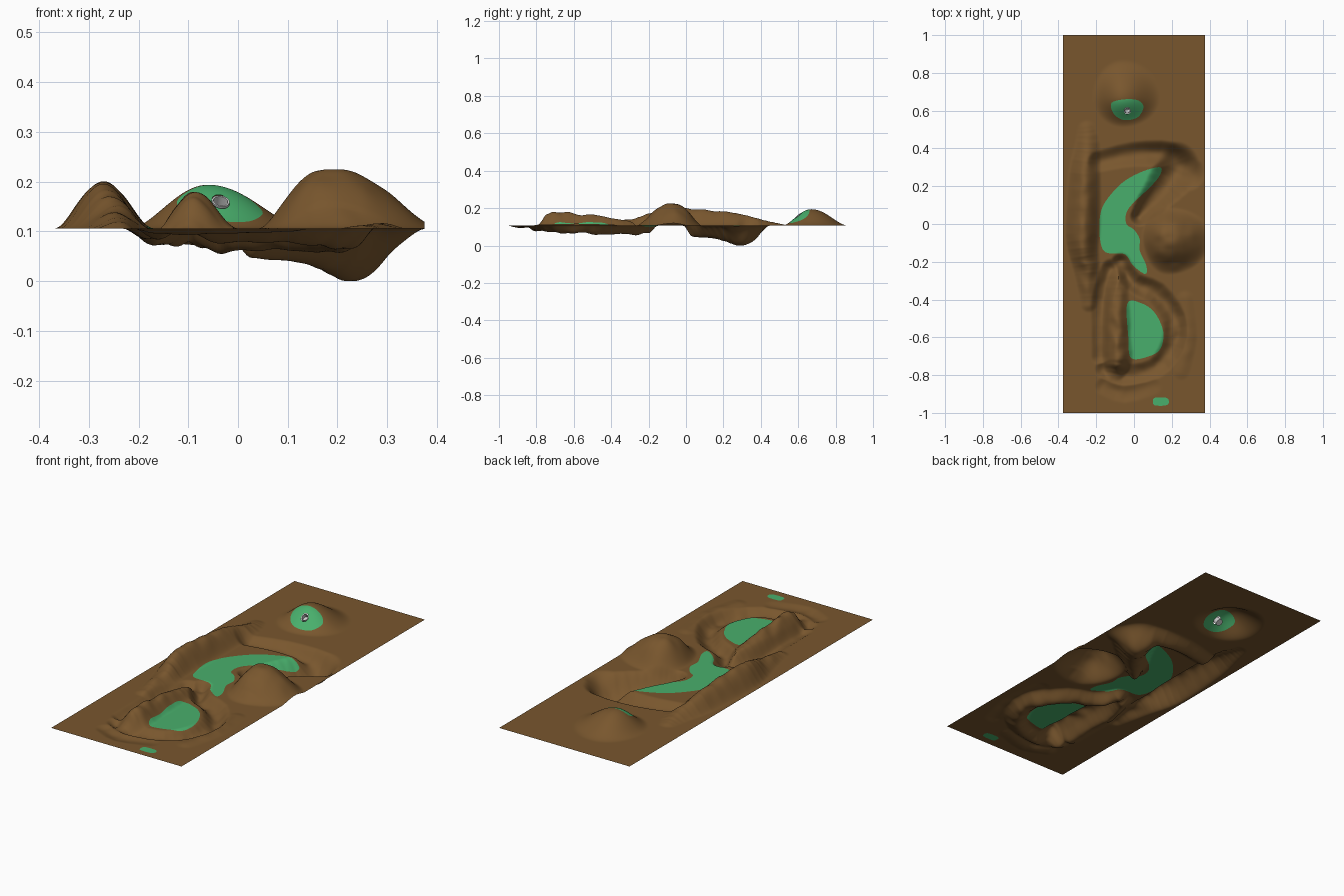
import bpy, bmesh, math
from mathutils import Vector, noise
from mathutils.geometry import intersect_point_line

if "Cube" in bpy.data.objects:
    bpy.data.objects.remove(bpy.data.objects["Cube"])

BASE, NX, NY = 0.11, 126, 336

# Hills: peak x, y, radii (-x, +x, -y, +y), height, roundness
HILLS = [(0.18, -0.07, 0.14, 0.23, 0.20, 0.16, 0.117, 2.5),
         (-0.06, 0.67, 0.16, 0.20, 0.158, 0.20, 0.088, 2)]
# Ridges and valleys: paths of (x, y, half width, height)
RIDGES = [
    [(-.25, .50, .05, .01), (-.245, .42, .07, .028), (-.26, .26, .09, .067), (-.27, .0, .10, .093),
     (-.27, -.12, .09, .09), (-.25, -.25, .075, .045), (-.24, -.42, .05, .015)],
    [(-.10, -.78, .06, .03), (-.085, -.71, .085, .070), (-.09, -.60, .08, .063),
     (-.09, -.50, .08, .058), (-.09, -.38, .07, .042), (-.09, -.29, .06, .02)],
    [(.27, -.40, .05, .006), (.29, -.60, .05, .01), (.25, -.78, .05, .006)]]
VALLEYS = [
    [(.03, .04, .055, .058), (.07, .09, .075, .065), (.14, .17, .10, .072),
     (.22, .28, .13, .104), (.22, .31, .13, .095)],
    [(.28, .27, .10, .05), (.20, .36, .08, .06), (.0, .37, .07, .038), (-.19, .33, .06, .026)],
    [(-.07, -.21, .06, .045), (.0, -.31, .06, .044), (.12, -.37, .07, .045), (.21, -.50, .07, .045),
     (.205, -.64, .07, .04), (.11, -.765, .06, .03), (-.06, -.80, .06, .028), (-.16, -.77, .05, .022)],
    [(-.12, -.24, .06, .036), (-.17, -.40, .06, .03), (-.18, -.54, .05, .018), (-.18, -.70, .05, .022)],
    [(-.16, -.86, .05, .012), (-.05, -.90, .05, .012), (.10, -.86, .05, .006)]]
# Grass outlines
GRASS = [
    [(.14, .30), (.05, .28), (-.06, .22), (-.15, .12), (-.18, .04), (-.18, -.08), (-.15, -.15),
     (-.05, -.16), (-.005, -.22), (.06, -.265), (.065, -.22), (.03, -.14), (.03, -.08), (.0, -.03),
     (-.04, .0), (-.04, .06), (.0, .115), (.08, .19), (.135, .255)],
    [(-.035, -.42), (.04, -.42), (.11, -.47), (.155, -.57), (.14, -.66), (.08, -.70),
     (-.015, -.71), (-.03, -.60)],
    [(.10, -.94), (.11, -.92), (.17, -.92), (.185, -.94), (.17, -.96), (.11, -.96)],
    [(-.12, .64), (-.05, .66), (.02, .655), (.05, .62), (.02, .565), (-.05, .55), (-.105, .58)]]
CUP = (-0.035, 0.60, 0.018)


def kernel(r, power=2):
    return (1 - r ** power) ** 2 if r < 1 else 0.0


def curve(pts, steps, closed):
    # Catmull-Rom curve through points of any dimension
    out, n = [], len(pts)
    pick = (lambda i: Vector(pts[i % n])) if closed else (lambda i: Vector(pts[max(0, min(n - 1, i))]))
    for i in range(n if closed else n - 1):
        a, b, c, d = (pick(i + k) for k in (-1, 0, 1, 2))
        for s in range(steps):
            t = s / steps
            out.append(0.5 * (2 * b + (c - a) * t + (2 * a - 5 * b + 4 * c - d) * t * t
                              + (3 * b - a - 3 * c + d) * t ** 3))
    return out if closed else out + [pick(n - 1)]


def prepare(paths):
    out = []
    for p in paths:
        q = [tuple(v) for v in curve(p, 3, False)]
        m = max(v[2] for v in q)
        xs, ys = [v[0] for v in q], [v[1] for v in q]
        out.append((q, min(xs) - m, max(xs) + m, min(ys) - m, max(ys) + m))
    return out


RIDGE_CURVES, VALLEY_CURVES = prepare(RIDGES), prepare(VALLEYS)


def stroke(item, x, y):
    path, x0, x1, y0, y1 = item
    if not (x0 < x < x1 and y0 < y < y1):
        return 0.0
    best = 0.0
    for (ax, ay, ar, ah), (bx, by, br, bh) in zip(path, path[1:]):
        dx, dy = bx - ax, by - ay
        t = max(0, min(1, ((x - ax) * dx + (y - ay) * dy) / (dx * dx + dy * dy)))
        r = math.hypot(x - ax - t * dx, y - ay - t * dy) / (ar + t * (br - ar))
        if r < 1:
            best = max(best, (ah + t * (bh - ah)) * kernel(r))
    return best


def height(x, y):
    ups = [stroke(p, x, y) for p in RIDGE_CURVES]
    for cx, cy, xa, xb, ya, yb, h, power in HILLS:
        ups.append(h * kernel(math.hypot((x - cx) / (xa if x < cx else xb),
                                         (y - cy) / (ya if y < cy else yb)), power))
    up = sum(u ** 3 for u in ups) ** (1 / 3)
    down = sum(stroke(p, x, y) ** 3 for p in VALLEY_CURVES) ** (1 / 3)
    amount = 0.25 if y < -0.2 else 0.08 if y < 0.45 else 0
    rough = 1 + amount * noise.noise(Vector((x * 16, y * 16, 3)))
    return BASE + (up - down) * rough


def inside(loop, x, y):
    hit = False
    for a, b in zip(loop, loop[1:] + loop[:1]):
        if (a.y > y) != (b.y > y) and x < (b.x - a.x) * (y - a.y) / (b.y - a.y) + a.x:
            hit = not hit
    return hit


def nearest(loop, p):
    best = None
    for a, b in zip(loop, loop[1:] + loop[:1]):
        q, t = intersect_point_line(p, a, b)
        q = a.lerp(b, max(0, min(1, t)))
        if best is None or (q.xy - p).length < (best - p).length:
            best = q.xy
    return best


def material(name, color):
    m = bpy.data.materials.new(name)
    m.diffuse_color = (*color, 1)
    m.use_nodes = True
    m.node_tree.nodes["Principled BSDF"].inputs["Base Color"].default_value = m.diffuse_color
    return m


def finish(bm, name, *mats):
    me = bpy.data.meshes.new(name)
    bm.to_mesh(me)
    bm.free()
    ob = bpy.data.objects.new(name, me)
    bpy.context.collection.objects.link(ob)
    for m in mats:
        me.materials.append(m)
    bpy.ops.object.select_all(action='DESELECT')
    ob.select_set(True)
    bpy.context.view_layer.objects.active = ob
    bpy.ops.object.shade_smooth_by_angle(angle=math.radians(40))
    return ob


# Terrain sheet with grass areas and an opening for the cup
bm = bmesh.new()
bmesh.ops.create_grid(bm, x_segments=NX, y_segments=NY, size=1)
for v in bm.verts:
    v.co.x *= 0.375
loops = [curve(p, 6, True) for p in GRASS]
loops.append([Vector((CUP[0] + CUP[2] * math.cos(i * math.tau / 24),
                      CUP[1] + CUP[2] * math.sin(i * math.tau / 24))) for i in range(24)])
region = bm.faces.layers.int.new("region")
for k, loop in enumerate(loops, 1):
    x0, x1 = min(p.x for p in loop), max(p.x for p in loop)
    y0, y1 = min(p.y for p in loop), max(p.y for p in loop)
    edge = set()
    for f in bm.faces:
        c = f.calc_center_median()
        if x0 < c.x < x1 and y0 < c.y < y1 and inside(loop, c.x, c.y):
            f[region] = k
            f.material_index = 1
    for f in bm.faces:
        if f[region] == k:
            edge.update(v for v in f.verts if any(g[region] != k for g in v.link_faces))
    for v in edge:
        v.co.xy = nearest(loop, v.co.xy)
bmesh.ops.delete(bm, geom=[f for f in bm.faces if f[region] == len(loops)], context='FACES')
for v in bm.verts:
    v.co.z = height(v.co.x, v.co.y)
low = min(v.co.z for v in bm.verts)
for v in bm.verts:
    v.co.z -= low
finish(bm, "terrain", material("earth", (0.19, 0.094, 0.027)), material("grass", (0.066, 0.43, 0.15)))

# Cup lining set square to the slope, with a slightly raised rim
cx, cy, cr = CUP
e = 0.01
normal = Vector(((height(cx - e, cy) - height(cx + e, cy)) / (2 * e),
                 (height(cx, cy - e) - height(cx, cy + e)) / (2 * e), 1)).normalized()
bm = bmesh.new()
rings = [[bm.verts.new((r * math.cos(i * math.tau / 24), r * math.sin(i * math.tau / 24), z))
          for i in range(24)]
         for r, z in ((cr, -0.025), (cr, 0.001), (cr * 0.8, 0.001), (cr * 0.8, -0.023))]
for a, b in zip(rings, rings[1:]):
    for i in range(24):
        j = (i + 1) % 24
        bm.faces.new((a[i], a[j], b[j], b[i]))
bm.faces.new(rings[0][::-1])
bm.faces.new(rings[3])
cup = finish(bm, "cup")
cup.rotation_mode = 'QUATERNION'
cup.rotation_quaternion = normal.to_track_quat('Z', 'Y')
cup.location = (cx, cy, height(cx, cy) - low)
